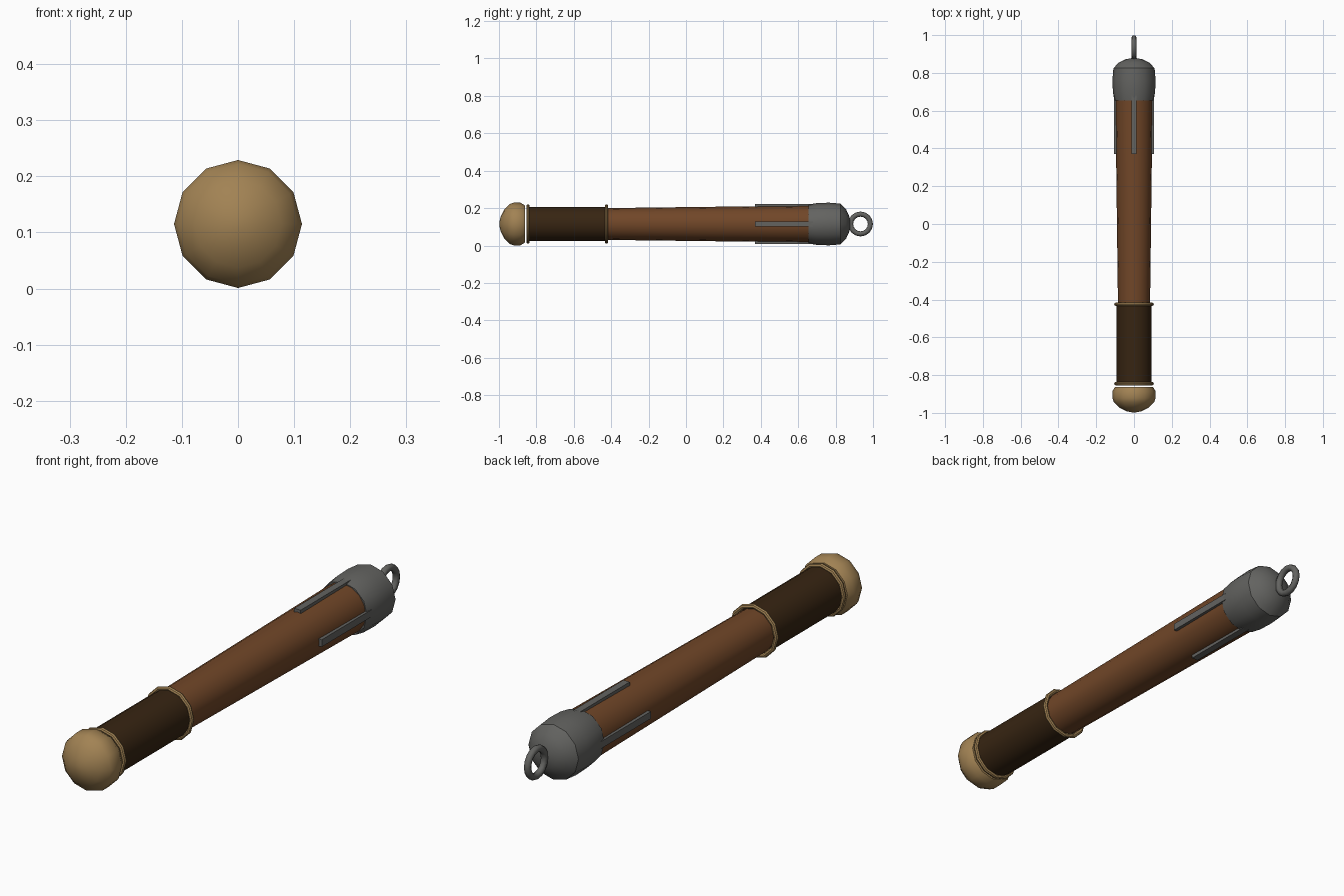
import bpy, bmesh, math
from mathutils import Matrix

cube = bpy.data.objects.get("Cube")
if cube:
    bpy.data.objects.remove(cube, do_unlink=True)

AXIS = 0.115  # height of the long axis


def material(name, rgb, metallic=0.0):
    m = bpy.data.materials.new(name)
    m.use_nodes = True
    m.diffuse_color = (*rgb, 1)
    m.node_tree.nodes["Principled BSDF"].inputs["Base Color"].default_value = (*rgb, 1)
    return m


wood = material("reddish wood", (0.165, 0.062, 0.021))
leather = material("dark leather", (0.038, 0.018, 0.006))
brass = material("aged brass", (0.36, 0.225, 0.088))
steel = material("grey steel", (0.125, 0.125, 0.118))


def finish(obj, mat, angle=35):
    obj.data.materials.append(mat)
    bpy.ops.object.select_all(action='DESELECT')
    obj.select_set(True)
    bpy.context.view_layer.objects.active = obj
    bpy.ops.object.shade_smooth_by_angle(angle=math.radians(angle))


def from_bmesh(name, bm, mat):
    bmesh.ops.recalc_face_normals(bm, faces=bm.faces)
    mesh = bpy.data.meshes.new(name)
    bm.to_mesh(mesh)
    bm.free()
    obj = bpy.data.objects.new(name, mesh)
    bpy.context.collection.objects.link(obj)
    obj.location.z = AXIS
    finish(obj, mat)
    return obj


def lathe(name, profile, mat, sides=12, closed=False):
    """Turn (y, radius) pairs round the long axis."""
    bm = bmesh.new()
    rings = []
    for y, r in profile:
        angles = [math.tau * i / sides for i in range(sides)]
        rings.append([bm.verts.new((r * math.sin(a), y, r * math.cos(a))) for a in angles])
    pairs = list(zip(rings, rings[1:]))
    if closed:
        pairs.append((rings[-1], rings[0]))
    else:
        bm.faces.new(rings[0])
        bm.faces.new(rings[-1])
    for a, b in pairs:
        for i in range(sides):
            j = (i + 1) % sides
            bm.faces.new((a[i], a[j], b[j], b[i]))
    return from_bmesh(name, bm, mat)


# Wooden shaft and leather grip
lathe("shaft", [(-0.83, 0.081), (-0.42, 0.085), (0.70, 0.099)], wood, 16)
lathe("grip", [(-0.85, 0.092), (-0.425, 0.092)], leather, 16)

# Rounded end knob
lathe("pommel", [(-0.997, 0.012), (-0.991, 0.04), (-0.972, 0.078), (-0.943, 0.107),
                 (-0.922, 0.114), (-0.885, 0.114), (-0.862, 0.1)], brass)

# Brass collars at both ends of the grip
for name, y in (("front_collar", -0.845), ("rear_collar", -0.425)):
    tube = [(y + 0.009 * math.cos(math.tau * k / 8),
             0.096 + 0.009 * math.sin(math.tau * k / 8)) for k in range(8)]
    lathe(name, tube, brass, closed=True)

# Steel head with domed end
lathe("head_cap", [(0.655, 0.104), (0.70, 0.112), (0.765, 0.114), (0.825, 0.109),
                   (0.855, 0.08), (0.872, 0.045), (0.878, 0.012)], steel)

# Four reinforcing strips
for i, side in enumerate(("top", "left", "bottom", "right")):
    bm = bmesh.new()
    bmesh.ops.create_cube(bm, size=1)
    bmesh.ops.transform(bm, verts=bm.verts, matrix=Matrix.Rotation(math.pi / 2 * i, 4, 'Y')
                        @ Matrix.Translation((0, 0.525, 0.096))
                        @ Matrix.Diagonal((0.028, 0.31, 0.02, 1)))
    from_bmesh(side + "_strip", bm, steel)

# Hanging ring
bpy.ops.mesh.primitive_torus_add(major_segments=16, minor_segments=8, major_radius=0.053,
                                 minor_radius=0.0135, location=(0, 0.933, AXIS),
                                 rotation=(0, math.pi / 2, 0))
ring = bpy.context.object
ring.name = "hanging_ring"
finish(ring, steel, 50)
